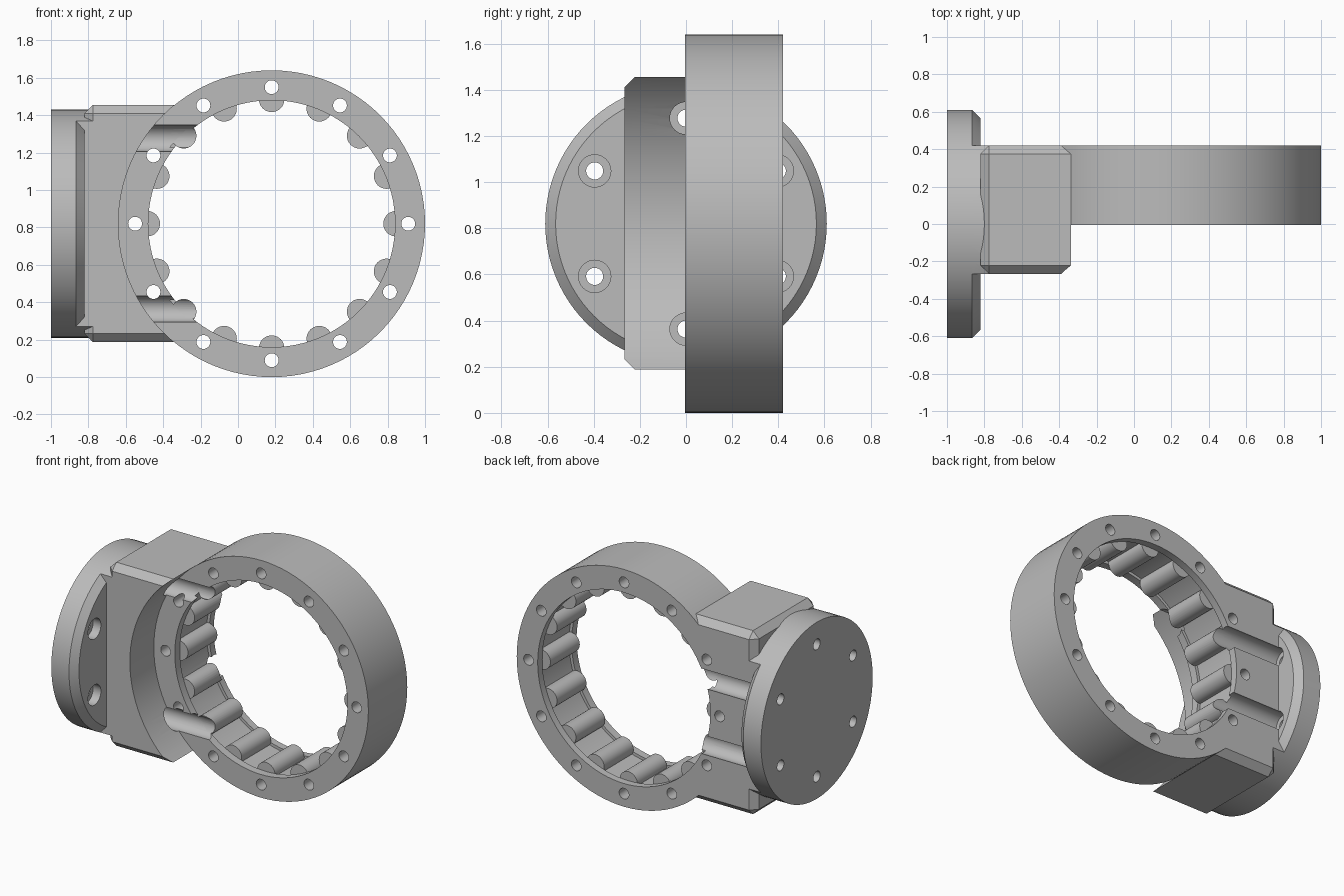
import bpy, bmesh, math
from mathutils import Matrix, Vector

if "Cube" in bpy.data.objects:
    bpy.data.objects.remove(bpy.data.objects["Cube"], do_unlink=True)

metal = bpy.data.materials.new("plain_grey")
metal.use_nodes = True
GREY = (0.5, 0.5, 0.5, 1)
metal.diffuse_color = GREY
metal.node_tree.nodes["Principled BSDF"].inputs["Base Color"].default_value = GREY

ALONG = {"X": Matrix.Rotation(math.pi / 2, 4, "Y"),
         "Y": Matrix.Rotation(-math.pi / 2, 4, "X")}

# Main dimensions
HUB_X, MID_Z = 0.18, 0.82
OUTER, BORE = 0.82, 0.66
FRONT, BACK = -0.005, 0.42
BLOCK_FRONT = -0.267
FACE_X = -0.82
CHAMFER = 0.045


def add_lathe(bm, profile, axis, centre, segments):
    """Solid of revolution from (radius, distance along axis) points."""
    move = Matrix.Translation(Vector(centre)) @ ALONG[axis]
    rings = []
    for r, d in profile:
        ring = []
        for i in range(segments):
            a = math.tau * i / segments
            ring.append(bm.verts.new(move @ Vector((r * math.cos(a), r * math.sin(a), d))))
        rings.append(ring)
    for low, high in zip(rings, rings[1:]):
        for i in range(segments):
            j = (i + 1) % segments
            bm.faces.new((low[i], low[j], high[j], high[i]))
    bm.faces.new(rings[0][::-1])
    bm.faces.new(rings[-1])


def finish(bm, name):
    bmesh.ops.recalc_face_normals(bm, faces=bm.faces)
    mesh = bpy.data.meshes.new(name)
    bm.to_mesh(mesh)
    bm.free()
    mesh.materials.append(metal)
    obj = bpy.data.objects.new(name, mesh)
    bpy.context.collection.objects.link(obj)
    return obj


def lathes(name, profile, axis, centres, segments=96):
    bm = bmesh.new()
    for c in centres:
        add_lathe(bm, profile, axis, c, segments)
    return finish(bm, name)


def box(name, low, high, bevel=0):
    bm = bmesh.new()
    low, high = Vector(low), Vector(high)
    size = Matrix.Diagonal((high - low).to_4d())
    bmesh.ops.create_cube(bm, size=1, matrix=Matrix.Translation((low + high) / 2) @ size)
    if bevel:
        bmesh.ops.bevel(bm, geom=bm.edges[:], offset=bevel, segments=1, affect="EDGES")
    return finish(bm, name)


def combine(obj, other, operation):
    mod = obj.modifiers.new("combine", "BOOLEAN")
    mod.operation, mod.solver, mod.object = operation, "EXACT", other
    deps = bpy.context.evaluated_depsgraph_get()
    mesh = bpy.data.meshes.new_from_object(obj.evaluated_get(deps))
    obj.modifiers.clear()
    obj.data = mesh


def around_hub(count, radius):
    return [(HUB_X + radius * math.cos(math.tau * i / count), 0,
             MID_Z + radius * math.sin(math.tau * i / count)) for i in range(count)]


hub = [(HUB_X, 0, MID_Z)]
flange_mid = [(0, 0, MID_Z)]

# Cutters
clearance = lathes("clearance_cutter", [(OUTER, -0.6), (OUTER, FRONT)], "Y", hub)
bore = lathes("bore_cutter", [(BORE, -0.6), (BORE, 0.05), (BORE + 0.02, 0.05),
                              (BORE + 0.02, 0.37), (BORE, 0.37), (BORE, 0.6)], "Y", hub)
bolt_holes = lathes("bolt_hole_cutter", [(0.037, -0.1), (0.037, 0.6)], "Y",
                    around_hub(12, 0.73), 32)
screw_spots = [(0, 0.457 * math.sin(math.tau * i / 6),
                MID_Z + 0.457 * math.cos(math.tau * i / 6)) for i in range(6)]
access = lathes("access_cutter", [(0.07, -0.88), (0.07, -0.17)], "X", screw_spots, 40)
screw_holes = lathes("screw_hole_cutter", [(0.037, -1.1), (0.037, -0.85)], "X",
                     screw_spots, 32)

# Housing: chamfered block, bearing ring and the neck that meets the flange
housing = box("bearing_housing", (FACE_X, BLOCK_FRONT, 0.187), (-0.2, BACK, 1.455), CHAMFER)
combine(housing, clearance, "DIFFERENCE")
ring = lathes("ring_helper", [(OUTER, FRONT), (OUTER, BACK)], "Y", hub)
combine(housing, ring, "UNION")
neck = lathes("neck_helper", [(0.61, -0.865), (0.61, -0.77)], "X", flange_mid)
neck_limit = box("neck_limit_helper", (-1, BLOCK_FRONT, 0), (-0.6, BACK, 1.64))
combine(neck, neck_limit, "INTERSECT")
combine(housing, neck, "UNION")
for cutter in (bore, bolt_holes, access):
    combine(housing, cutter, "DIFFERENCE")

# Mounting flange with counterbored screw holes
flange = lathes("mounting_flange", [(0.61, -1), (0.61, -0.865), (0.565, FACE_X)],
                "X", flange_mid)
for cutter in (access, screw_holes):
    combine(flange, cutter, "DIFFERENCE")

# Rollers set into the bore
rollers = lathes("bearing_rollers", [(0.068, 0.05), (0.068, 0.37)], "Y",
                 around_hub(16, 0.665), 32)
for cutter in (bolt_holes, access):
    combine(rollers, cutter, "DIFFERENCE")

# Remove helpers and shade the finished parts
for helper in (clearance, bore, bolt_holes, access, screw_holes, ring, neck, neck_limit):
    bpy.data.objects.remove(helper, do_unlink=True)
bpy.ops.object.select_all(action="DESELECT")
for part in (housing, flange, rollers):
    part.select_set(True)
bpy.context.view_layer.objects.active = housing
bpy.ops.object.shade_smooth_by_angle(angle=math.radians(25))
